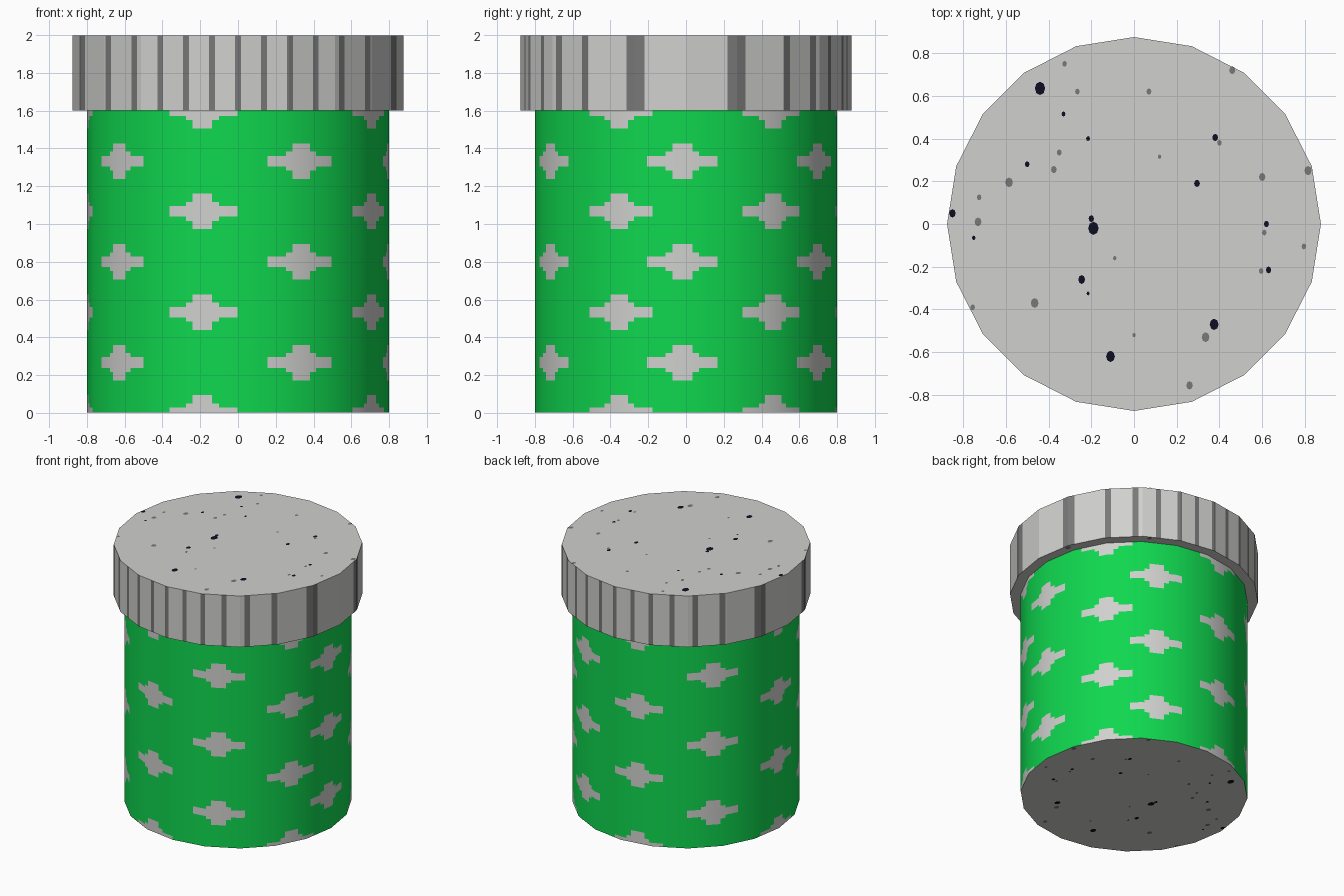
import bpy, bmesh, math
from mathutils import Vector

if "Cube" in bpy.data.objects:
    bpy.data.objects.remove(bpy.data.objects["Cube"])

SIDES, STEP = 20, 18.0
BODY_R, LID_R, LID_Z = 0.80, 0.875, 1.6


def material(name, rgb):
    m = bpy.data.materials.new(name)
    m.diffuse_color = (*rgb, 1)
    m.use_nodes = True
    m.node_tree.nodes["Principled BSDF"].inputs["Base Color"].default_value = m.diffuse_color
    return m


GREY = material("light grey", (0.63, 0.63, 0.62))
GREEN = material("green", (0.005, 0.68, 0.078))
MID = material("mid grey", (0.19, 0.19, 0.19))
DARK = material("dark navy", (0.004, 0.004, 0.015))


def finish(name, bm, mats):
    me = bpy.data.meshes.new(name)
    bm.to_mesh(me)
    bm.free()
    for m in mats:
        me.materials.append(m)
    ob = bpy.data.objects.new(name, me)
    bpy.context.collection.objects.link(ob)
    return ob


def on_polygon(deg, r, z):
    """Point on the 20-sided outline; 0 degrees is the front, 90 the right."""
    d = r * math.cos(math.radians(STEP / 2)) / math.cos(math.radians(deg % STEP - STEP / 2))
    a = math.radians(deg)
    return Vector((d * math.sin(a), -d * math.cos(a), z))


# Body: wall cut along the outlines of the stepped crosses
EVEN = (346.2, 63.4, 125.7, 189.5, 270)
ODD = (25, 88.6, 151.6, 229, 307.5)
CROSS = ((13.6, 0.028), (6.4, 0.05), (3.8, 0.094))   # half angle, half height
PITCH = LID_Z / 6
angles = {i * STEP for i in range(SIDES)}
angles |= {round((c + s * w) % 360, 3) for c in EVEN + ODD for w, h in CROSS for s in (-1, 1)}
angles = sorted(angles)
heights = {0.002, LID_Z}
heights |= {round(k * PITCH + s * h, 4) for k in range(7) for w, h in CROSS for s in (-1, 1)}
heights = sorted(z for z in heights if 0.002 <= z <= LID_Z)


def in_cross(deg, z):
    k = round(z / PITCH)
    dz = abs(z - k * PITCH)
    for c in (ODD if k % 2 else EVEN):
        da = abs((deg - c + 180) % 360 - 180)
        if any(da < w and dz < h for w, h in CROSS):
            return True
    return False


bm = bmesh.new()
grid = [[bm.verts.new(on_polygon(a, BODY_R, z)) for a in angles] for z in heights]
n = len(angles)
for j in range(len(heights) - 1):
    for i in range(n):
        i2 = (i + 1) % n
        nxt = angles[i2] + (360 if i2 == 0 else 0)
        f = bm.faces.new((grid[j][i], grid[j][i2], grid[j + 1][i2], grid[j + 1][i]))
        f.smooth = True
        f.material_index = 1 if in_cross((angles[i] + nxt) / 2 % 360,
                                         (heights[j] + heights[j + 1]) / 2) else 0
for ring in (grid[0][::-1], grid[-1]):
    bm.faces.new(ring).material_index = 1
body = finish("jar_body", bm, (GREEN, GREY))

# Round shading on the wall, flat on the ends
me = body.data
normals = [None] * len(me.loops)
for p in me.polygons:
    p.use_smooth = True
    for li in p.loop_indices:
        co = me.vertices[me.loops[li].vertex_index].co
        flat = abs(p.normal.z) > 0.5
        normals[li] = p.normal.copy() if flat else Vector((co.x, co.y, 0)).normalized()
me.normals_split_custom_set(normals)

# Lid: flat-sided drum with grip stripes evenly spaced in x
GAP, HALF = 0.1375, 0.015
bm = bmesh.new()
low = [bm.verts.new(on_polygon(i * STEP, LID_R, LID_Z)) for i in range(SIDES)]
top = [bm.verts.new(on_polygon(i * STEP, LID_R, 1.998)) for i in range(SIDES)]
walls = [bm.faces.new((low[i], low[(i + 1) % SIDES], top[(i + 1) % SIDES], top[i]))
         for i in range(SIDES)]
bm.faces.new(low[::-1])
bm.faces.new(top)
for k in range(-6, 7):
    for s in (-HALF, HALF):
        bmesh.ops.bisect_plane(bm, geom=bm.verts[:] + bm.edges[:] + bm.faces[:],
                               plane_co=(k * GAP + s, 0, 0), plane_no=(1, 0, 0))
bm.normal_update()
for f in bm.faces:
    x = f.calc_center_median().x
    if abs(f.normal.z) < 0.5 and abs(x - round(x / GAP) * GAP) < HALF:
        f.material_index = 1
finish("lid", bm, (GREY, MID))

# Specks: thin spots on the lid top, lid rim underside and body base (x, y, radius)
DARK_SPOTS = ((-.44, .635, .027), (-.19, -.02, .027), (-.2, .025, .014), (-.85, .05, .017),
              (.375, -.47, .023), (-.11, -.62, .023), (-.245, -.26, .018), (.295, .19, .015),
              (.38, .405, .015), (.62, 0, .013), (.63, -.215, .014), (-.5, .28, .012),
              (-.215, .4, .01), (-.33, .515, .01), (-.75, -.065, .009), (-.215, -.325, .008))
GREY_SPOTS = ((-.585, .195, .02), (-.73, .01, .018), (-.465, -.37, .02), (.335, -.53, .02),
              (.26, -.755, .017), (.46, .72, .016), (.815, .25, .019), (.6, .22, .017),
              (-.35, .335, .013), (-.375, .255, .015), (-.265, .62, .012), (.07, .62, .013),
              (-.325, .75, .012), (-.725, .125, .012), (.4, .38, .012), (.795, -.105, .012),
              (-.755, -.39, .012), (.61, -.04, .012), (.595, -.22, .012), (0, -.52, .009),
              (.12, .315, .009), (-.09, -.16, .009))


def specks(name, z, scale, up, min_r=0.0):
    bm = bmesh.new()
    for mat, spots in enumerate((GREY_SPOTS, DARK_SPOTS)):
        for x, y, r in spots:
            if math.hypot(x, y) < min_r:
                continue
            ring = [bm.verts.new((scale * (x + r * 0.9 * math.cos(a * math.pi / 4)),
                                  scale * (y + r * 1.15 * math.sin(a * math.pi / 4)), z))
                    for a in range(8)]
            bm.faces.new(ring if up else ring[::-1]).material_index = mat
    finish(name, bm, (MID, DARK))


specks("lid_specks", 2.0, 1.0, True)
specks("rim_specks", LID_Z - 0.002, 1.0, False, 0.82)
specks("base_specks", 0.0, BODY_R / LID_R, False)
